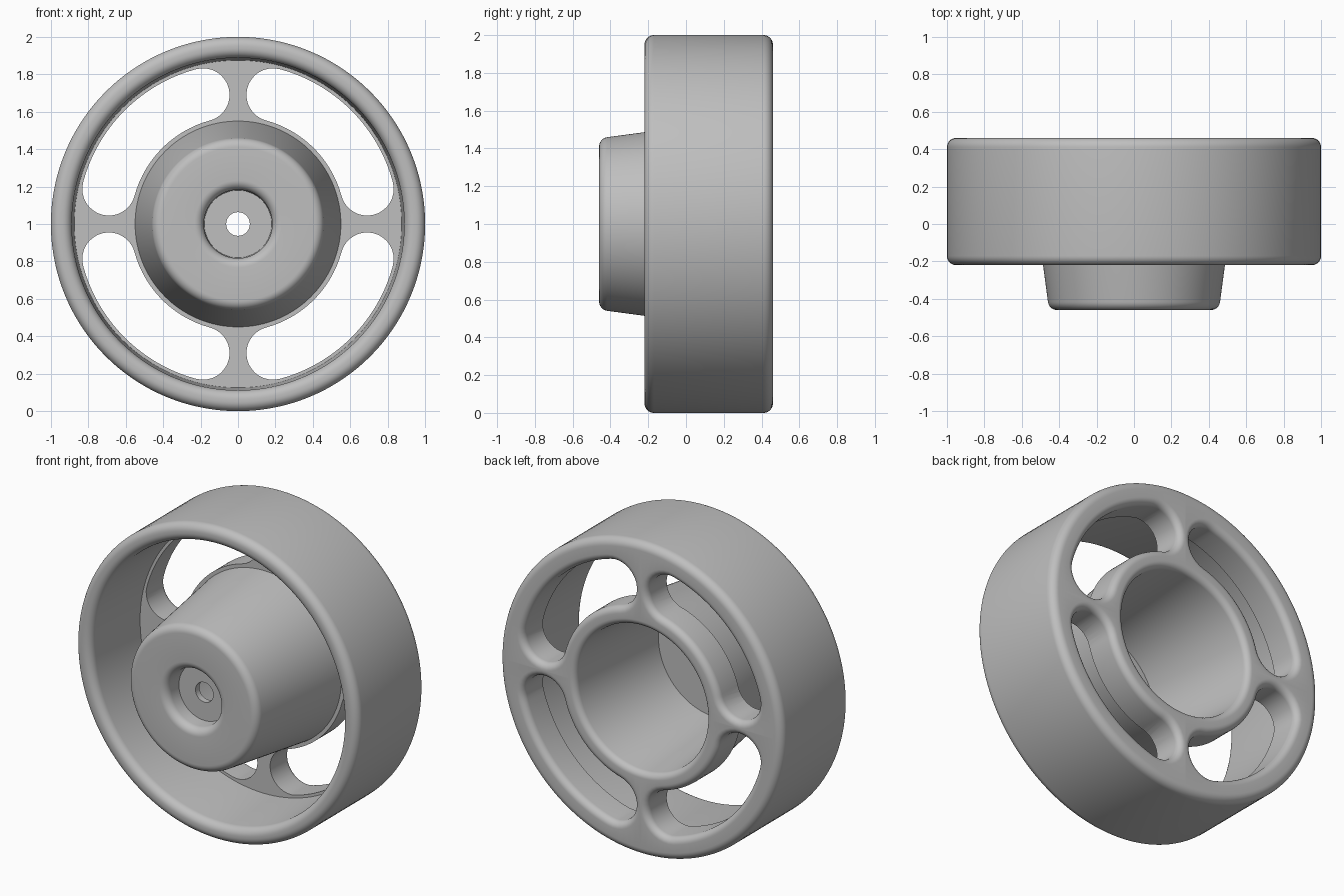
import bpy, bmesh
from math import sin, cos, tan, pi, radians, asin
from mathutils import Vector

if "Cube" in bpy.data.objects:
    bpy.data.objects.remove(bpy.data.objects["Cube"])

SEGMENTS = 144
AXIS_Z = 1.0

grey = bpy.data.materials.new("plain grey")
grey.use_nodes = True
grey.diffuse_color = (0.52, 0.52, 0.52, 1)
grey.node_tree.nodes["Principled BSDF"].inputs["Base Color"].default_value = grey.diffuse_color


def rounded(corners, steps=8):
    """Closed outline of (radius, y) points with each corner filleted."""
    out = []
    for i, (r, y, f) in enumerate(corners):
        p = Vector((r, y))
        if not f:
            out.append(p)
            continue
        a = (Vector(corners[i - 1][:2]) - p).normalized()
        b = (Vector(corners[(i + 1) % len(corners)][:2]) - p).normalized()
        half = a.angle(b) / 2
        centre = p + (a + b).normalized() * f / sin(half)
        # Sweep from one tangent point to the other about the fillet centre
        mid = (p - centre).normalized()
        side = (b - a).normalized()
        for k in range(steps + 1):
            t = (pi / 2 - half) * (2 * k / steps - 1)
            out.append(centre + f * (mid * cos(t) + side * sin(t)))
    return out


def make_object(name, loops, closed):
    """Skin a stack of equal loops; join last to first, or cap the ends."""
    bm = bmesh.new()
    rings = [[bm.verts.new(co) for co in loop] for loop in loops]
    pairs = list(zip(rings, rings[1:]))
    if closed:
        pairs.append((rings[-1], rings[0]))
    else:
        bm.faces.new(rings[0])
        bm.faces.new(rings[-1])
    n = len(rings[0])
    for lo, hi in pairs:
        for i in range(n):
            j = (i + 1) % n
            bm.faces.new((lo[i], lo[j], hi[j], hi[i]))
    bmesh.ops.recalc_face_normals(bm, faces=bm.faces)
    mesh = bpy.data.meshes.new(name)
    bm.to_mesh(mesh)
    bm.free()
    mesh.materials.append(grey)
    obj = bpy.data.objects.new(name, mesh)
    bpy.context.collection.objects.link(obj)
    obj.location.z = AXIS_Z
    return obj


# Wheel section: axle hole, front recess, tapered hub, web, rim, hollow back
section = rounded([
    (0.063, -0.34, 0), (0.18, -0.34, 0), (0.185, -0.46, 0.05),
    (0.454, -0.46, 0.05), (0.55, 0.26, 0), (0.875, 0.26, 0),
    (0.89, -0.22, 0.05), (1.0, -0.22, 0.05), (1.0, 0.46, 0.05),
    (0.465, 0.46, 0.04), (0.405, -0.30, 0), (0.063, -0.30, 0),
])
turns = [2 * pi * k / SEGMENTS for k in range(SEGMENTS)]
wheel = make_object("wheel", [[(p.x * cos(t), p.y, p.x * sin(t)) for p in section]
                              for t in turns], True)

# Curved slots between the spokes, flared at the back for rounded edges
MID, HALF, SPOKE, FILLET, BACK = 0.715, 0.142, 0.045, 0.042, 0.46


def slot_loop(half, y, quarter, arc=36, cap=16):
    inset = asin((SPOKE + HALF) / MID)
    a0, a1 = quarter + inset, quarter + pi / 2 - inset
    pts = []
    for k in range(arc):
        t = a0 + (a1 - a0) * k / arc
        pts.append(((MID + half) * cos(t), y, (MID + half) * sin(t)))
    for k in range(cap):
        t = a1 + pi * k / cap
        pts.append((MID * cos(a1) + half * cos(t), y, MID * sin(a1) + half * sin(t)))
    for k in range(arc):
        t = a1 + (a0 - a1) * k / arc
        pts.append(((MID - half) * cos(t), y, (MID - half) * sin(t)))
    for k in range(cap):
        t = a0 + pi + pi * k / cap
        pts.append((MID * cos(a0) + half * cos(t), y, MID * sin(a0) + half * sin(t)))
    return pts


levels = [(HALF, 0.2)]
for k in range(9):
    t = radians(90 * k / 8)
    levels.append((HALF + FILLET * (1 - cos(t)), BACK - FILLET + FILLET * sin(t)))
levels.append((levels[-1][0], BACK + 0.05))

bpy.context.view_layer.objects.active = wheel
for q in range(4):
    cutter = make_object("slot_cutter", [slot_loop(h, y, q * pi / 2) for h, y in levels], False)
    cutter.hide_render = True
    cut = wheel.modifiers.new("slot", "BOOLEAN")
    cut.operation, cut.solver, cut.object = "DIFFERENCE", "EXACT", cutter
    bpy.ops.object.modifier_apply(modifier=cut.name)
    bpy.data.objects.remove(cutter)

# Smooth shading with crisp edges
bpy.ops.object.select_all(action="DESELECT")
wheel.select_set(True)
bpy.ops.object.shade_smooth_by_angle(angle=radians(30))
